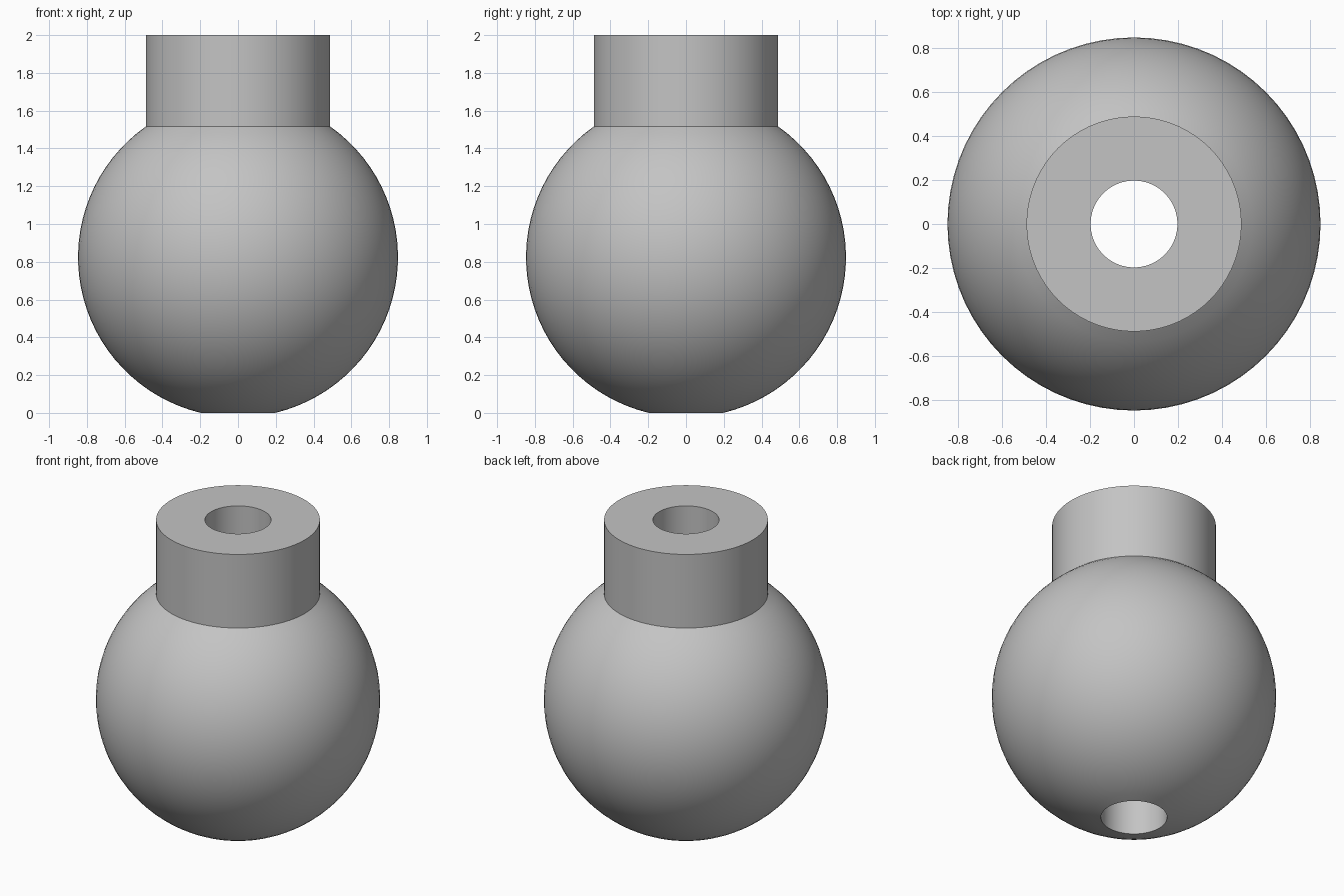
import bpy, bmesh, math

if "Cube" in bpy.data.objects:
    bpy.data.objects.remove(bpy.data.objects["Cube"])

SEG = 72          # steps around the axis
R, CZ = 0.847, 0.824   # ball radius and centre height
BORE, NECK, TOP = 0.197, 0.488, 2.0

grey = bpy.data.materials.new("plain grey")
grey.diffuse_color = (0.55, 0.55, 0.55, 1)
grey.use_nodes = True
grey.node_tree.nodes["Principled BSDF"].inputs["Base Color"].default_value = grey.diffuse_color


def ball_point(a):
    return (R * math.cos(a), CZ + R * math.sin(a))


# Half section: ball arc from the bore up to the neck, neck wall, top rim, bore
a0, a1, steps = -math.acos(BORE / R), math.acos(NECK / R), 32
profile = [ball_point(a0 + (a1 - a0) * i / steps) for i in range(steps + 1)]
profile[0] = (BORE, 0.0)
profile += [(NECK, TOP), (BORE, TOP)]

# Turn the closed section around z
bm = bmesh.new()
rings = []
for r, z in profile:
    rings.append([bm.verts.new((r * math.cos(t), r * math.sin(t), z))
                  for t in (2 * math.pi * k / SEG for k in range(SEG))])
for i, low in enumerate(rings):
    high = rings[(i + 1) % len(rings)]
    for k in range(SEG):
        n = (k + 1) % SEG
        bm.faces.new((low[k], low[n], high[n], high[k]))
bmesh.ops.recalc_face_normals(bm, faces=bm.faces)

mesh = bpy.data.meshes.new("bored_ball_with_neck")
bm.to_mesh(mesh)
bm.free()
mesh.materials.append(grey)
ball = bpy.data.objects.new("bored_ball_with_neck", mesh)
bpy.context.collection.objects.link(ball)

# Smooth surfaces, sharp rims
bpy.context.view_layer.objects.active = ball
ball.select_set(True)
bpy.ops.object.shade_smooth_by_angle(angle=math.radians(30))
